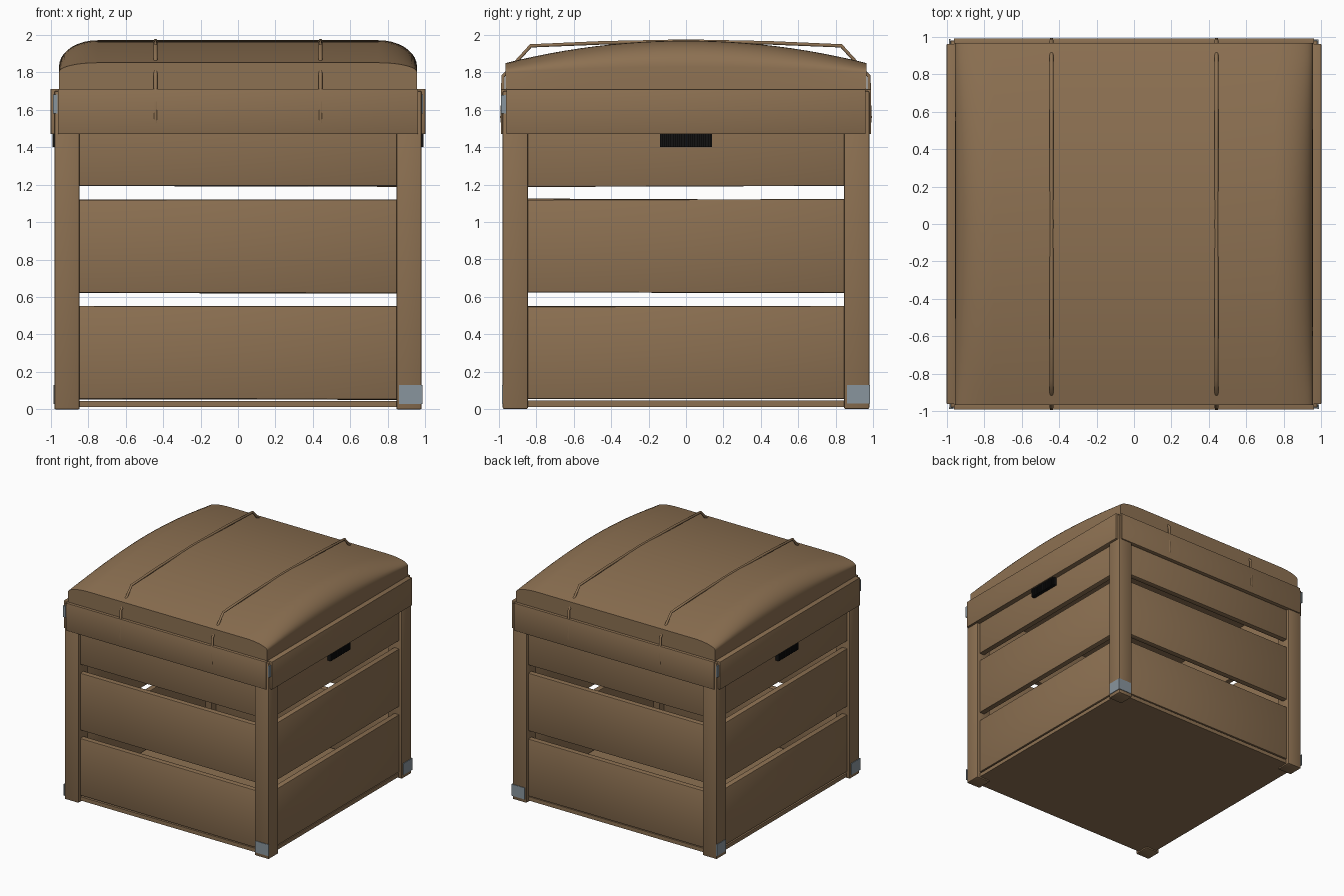
import bpy, bmesh, math, random
from mathutils import Matrix

if "Cube" in bpy.data.objects:
    bpy.data.objects.remove(bpy.data.objects["Cube"])
random.seed(4)

def mat(name, c):
    m = bpy.data.materials.new(name)
    m.diffuse_color = (*c, 1)
    m.use_nodes = True
    m.node_tree.nodes["Principled BSDF"].inputs["Base Color"].default_value = m.diffuse_color
    return m

WOOD = mat("brown wood", (0.265, 0.164, 0.084))
METAL = mat("grey metal", (0.25, 0.30, 0.34))
BLACK = mat("black", (0.006, 0.006, 0.006))

def finish(name, bm, m, smooth=False):
    bmesh.ops.recalc_face_normals(bm, faces=bm.faces[:])
    me = bpy.data.meshes.new(name)
    bm.to_mesh(me)
    bm.free()
    me.materials.append(m)
    ob = bpy.data.objects.new(name, me)
    bpy.context.collection.objects.link(ob)
    if smooth:
        bpy.ops.object.select_all(action='DESELECT')
        ob.select_set(True)
        bpy.context.view_layer.objects.active = ob
        bpy.ops.object.shade_smooth_by_angle(angle=math.radians(40))
    return ob

def box(name, x, y, z, m, rot=0, bevel=0, wobble=0):
    """Box from min/max pairs, optionally turned about z in quarter turns."""
    bm = bmesh.new()
    bmesh.ops.create_cube(bm, size=1)
    tilt = {}
    for v in bm.verts:
        key = (v.co.x > 0, v.co.z > 0)
        off = tilt.setdefault(key, random.uniform(-wobble, wobble))
        v.co = [p[0] + (c + 0.5) * (p[1] - p[0]) for c, p in zip(v.co, (x, y, z))]
        v.co.z += off
    if bevel:
        bmesh.ops.bevel(bm, geom=bm.edges[:], offset=bevel, segments=2,
                        profile=0.5, affect='EDGES')
    bm.transform(Matrix.Rotation(rot * math.pi / 2, 4, 'Z'))
    return finish(name, bm, m, bool(bevel))

# floor
box("floor", (-0.95, 0.95), (-0.95, 0.95), (0.012, 0.045), WOOD)

SIDES = ("front", "right", "back", "left")
for i, side in enumerate(SIDES):
    # corner post
    box(side + "_post", (0.845, 0.98), (-0.98, -0.845), (0, 1.70), WOOD, i, 0.008)
    # three slats with gaps between
    for j, z in enumerate(((0.055, 0.55), (0.62, 1.122), (1.19, 1.66))):
        box(f"{side}_slat_{j + 1}", (-0.85, 0.85), (-0.955, -0.905), z, WOOD, i, 0.006, 0.004)
    # top rim board
    out = 1.0 if i % 2 else 0.99
    box(side + "_rim_board", (-0.96, 0.96), (-out, -0.945), (1.47, 1.71), WOOD, i, 0.003)

# lower corner plates: quarter turn, and which end of that side
for i, s in ((0, 1), (1, 1), (2, -1), (3, 1), (3, -1)):
    a, b = sorted((s * 0.86, s * 0.984))
    box(SIDES[i] + "_corner_plate", (a, b), (-0.985, -0.978), (0.03, 0.13), METAL, i)

# small upper plates in the rim corner notches
for i in (0, 1, 3):
    box(SIDES[i] + "_rim_plate", (-0.988, -0.962), (-0.988, -0.979), (1.58, 1.68), METAL, i)

# ribbed black grips below the left and right rims
for i in (1, 3):
    box(SIDES[i] + "_grip", (-0.14, 0.14), (-0.98, -0.95), (1.40, 1.475), BLACK, i)
    for k in range(12):
        x = -0.14 + k * 0.28 / 12
        box(f"{SIDES[i]}_grip_rib_{k + 1}", (x, x + 0.014), (-0.99, -0.975),
            (1.40, 1.472), BLACK, i)

# domed lid, arched along y and rounded off at both x ends
bm = bmesh.new()
HALF = [0, 0.4, 0.75] + [0.75 + 0.205 * math.sin(math.radians(a)) for a in range(10, 91, 10)]
xs = [-v for v in reversed(HALF[1:])] + HALF
NY = 24
grid = []
for k in range(NY + 1):
    t = -1 + 2 * k / NY
    top = 1.85 + 0.12 * (1 - t * t)
    drop = 0.05 + 0.09 * (1 - t * t)
    row = []
    for x in xs:
        u = max(0, (abs(x) - 0.75) / 0.205)
        z = top - drop * (1 - math.sqrt(max(0, 1 - u * u)))
        row.append(bm.verts.new((x, t * 0.965, z)))
    grid.append(row)
for a, b in zip(grid, grid[1:]):
    for j in range(len(xs) - 1):
        bm.faces.new((a[j], a[j + 1], b[j + 1], b[j]))
rim = [e for e in bm.edges if e.is_boundary]
ext = bmesh.ops.extrude_edge_only(bm, edges=rim)["geom"]
for v in ext:
    if isinstance(v, bmesh.types.BMVert):
        v.co.z = 1.62
bmesh.ops.contextual_create(bm, geom=[e for e in ext if isinstance(e, bmesh.types.BMEdge)])
finish("domed_lid", bm, WOOD, True)

# two thin straps running front to back over the lid
half = [(0.977, 1.50), (0.984, 1.56), (0.981, 1.62), (0.978, 1.78),
        (0.83, 1.942), (0.45, 1.958)]
path = [(-y, z) for y, z in half] + [(0, 1.967)] + half[::-1]
for s, label in ((-1, "left"), (1, "right")):
    cu = bpy.data.curves.new(label + "_strap", 'CURVE')
    cu.dimensions = '3D'
    cu.bevel_depth = 0.011
    cu.bevel_resolution = 1
    cu.use_fill_caps = True
    sp = cu.splines.new('POLY')
    sp.points.add(len(path) - 1)
    for p, (y, z) in zip(sp.points, path):
        p.co = (s * 0.44, y, z, 1)
    cu.materials.append(WOOD)
    ob = bpy.data.objects.new(label + "_strap", cu)
    bpy.context.collection.objects.link(ob)
